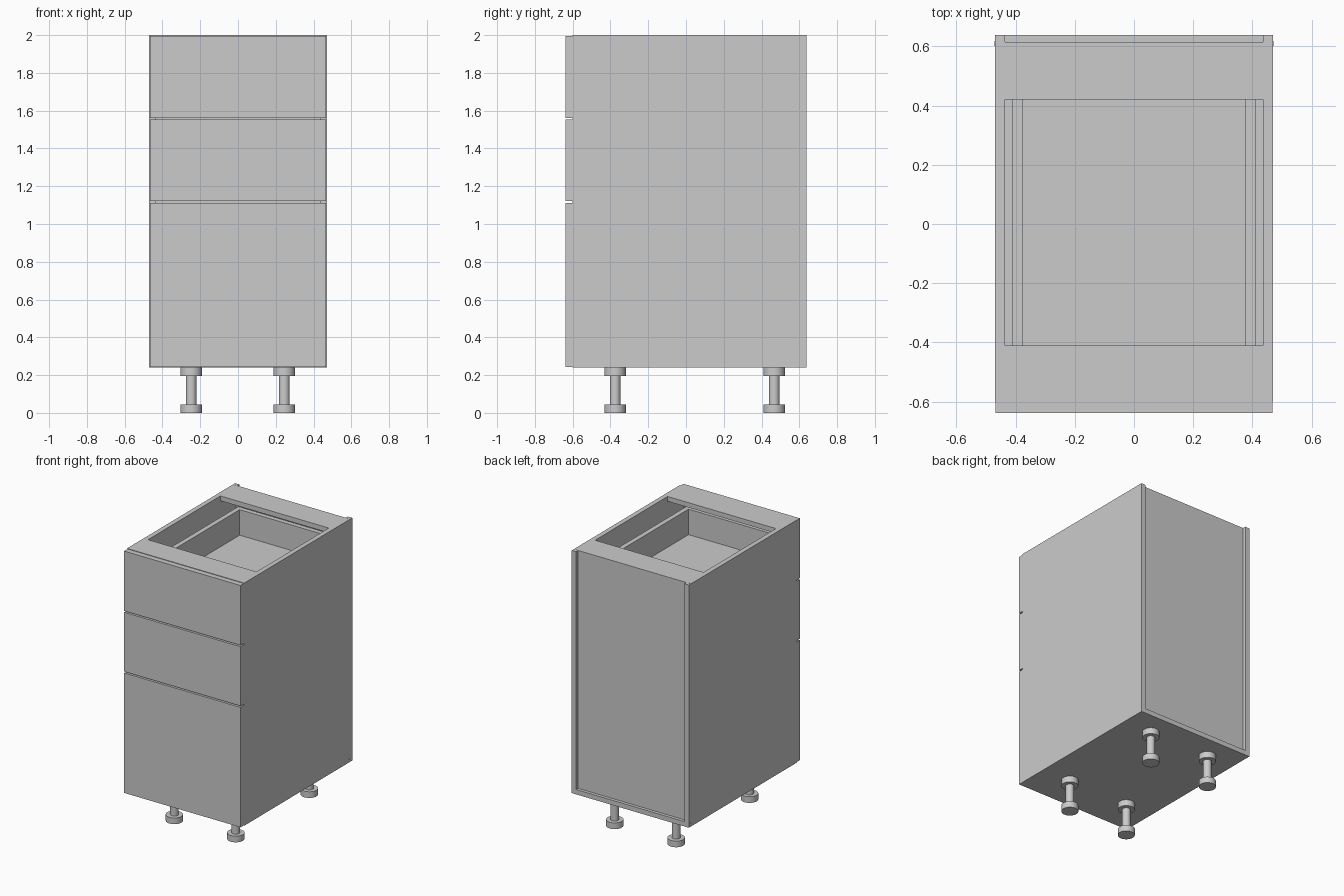
import bpy, math

if "Cube" in bpy.data.objects:
    bpy.data.objects.remove(bpy.data.objects["Cube"])


def box(name, x0, x1, y0, y1, z0, z1):
    bpy.ops.mesh.primitive_cube_add(size=1, location=((x0 + x1) / 2, (y0 + y1) / 2, (z0 + z1) / 2))
    o = bpy.context.object
    o.name = name
    o.scale = (x1 - x0, y1 - y0, z1 - z0)
    bpy.ops.object.transform_apply(location=False, rotation=False, scale=True)
    return o


def cyl(name, r, loc, depth, rot=(0, 0, 0), sides=32):
    bpy.ops.mesh.primitive_cylinder_add(vertices=sides, radius=r, depth=depth, location=loc, rotation=rot)
    o = bpy.context.object
    o.name = name
    bpy.ops.object.shade_smooth_by_angle(angle=math.radians(40))
    return o


W, IN = 0.47, 0.435        # outer and inner half width of the carcass
FRONT, BACK = -0.60, 0.638
Z0, Z1, T = 0.24, 2.0, 0.035

# Carcass: sides, bottom, recessed back, two top rails
for s, side in ((-1, "left"), (1, "right")):
    xs = sorted((s * IN, s * W))
    box(side + "_side_panel", *xs, FRONT, BACK, Z0, Z1)
    # Small fixing pins in the rear corners
    cyl(side + "_top_pin", 0.005, (s * 0.455, 0.61, Z1), 0.002, sides=12)
    cyl(side + "_side_pin", 0.008, (s * W, 0.61, 0.265), 0.002, (0, math.pi / 2, 0), 12)
box("bottom_panel", -IN, IN, FRONT, BACK, Z0, Z0 + T)
box("back_panel", -IN, IN, 0.60, 0.615, Z0 + T, Z1)
box("front_top_rail", -IN, IN, FRONT, -0.41, Z1 - T, Z1)
box("back_top_rail", -IN, IN, 0.42, 0.60, Z1 - T, Z1)

# Drawers: front slab, open box and runners
# (name, front bottom, front top, box bottom, box top)
drawers = (("bottom", 0.242, 1.112, 0.32, 0.82),
           ("middle", 1.122, 1.552, 1.21, 1.43),
           ("top", 1.562, 1.996, 1.645, 1.865))
DX, DT, DB = 0.41, 0.035, 0.59
for name, f0, f1, b0, b1 in drawers:
    box(name + "_drawer_front", -0.467, 0.467, -0.638, FRONT, f0, f1)
    for s, side in ((-1, "left"), (1, "right")):
        xs = sorted((s * (DX - DT), s * DX))
        box(f"{name}_drawer_{side}_side", *xs, FRONT, DB, b0, b1)
        xs = sorted((s * DX, s * IN))
        box(f"{name}_drawer_{side}_runner", *xs, FRONT + 0.02, 0.5, b0, b0 + 0.04)
    ix = DX - DT
    box(name + "_drawer_back", -ix, ix, DB - DT, DB, b0, b1)
    box(name + "_drawer_inner_front", -ix, ix, FRONT, FRONT + DT, b0, b1)
    box(name + "_drawer_floor", -ix, ix, FRONT + DT, DB - DT, b0 + 0.015, b0 + 0.035)

# Adjustable legs: foot, stem, mounting cap
for x in (-0.248, 0.245):
    for y in (-0.375, 0.467):
        cyl("leg_foot", 0.057, (x, y, 0.0225), 0.045)
        cyl("leg_stem", 0.028, (x, y, 0.12), 0.15)
        cyl("leg_cap", 0.057, (x, y, 0.2175), 0.045)
